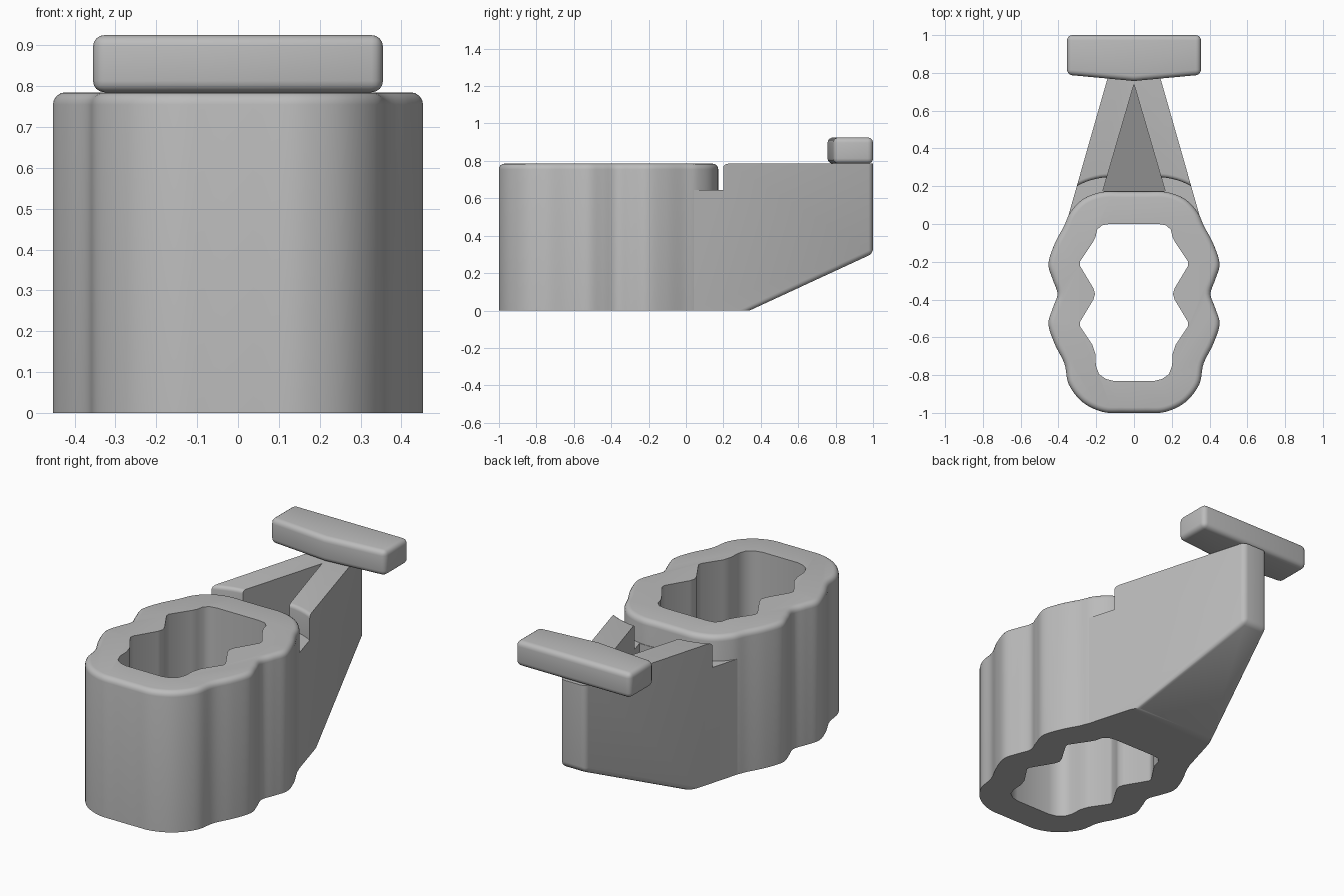
import bpy, bmesh
from math import sin, cos, pi, radians
from mathutils import Vector

if "Cube" in bpy.data.objects:
    bpy.data.objects.remove(bpy.data.objects["Cube"])

grey = bpy.data.materials.new("plain grey")
grey.use_nodes = True
colour = (0.5, 0.5, 0.5, 1)
grey.diffuse_color = colour
grey.node_tree.nodes["Principled BSDF"].inputs["Base Color"].default_value = colour

TOP, ROUND, GROOVE = 0.785, 0.03, 0.075


def make(name, bm):
    bmesh.ops.recalc_face_normals(bm, faces=bm.faces)
    mesh = bpy.data.meshes.new(name)
    bm.to_mesh(mesh)
    bm.free()
    mesh.materials.append(grey)
    obj = bpy.data.objects.new(name, mesh)
    bpy.context.collection.objects.link(obj)
    return obj


def mirrored(half):
    """Close a right-hand outline across x = 0."""
    return [Vector(p) for p in half] + [Vector((-x, y)) for x, y in reversed(half)]


def smooth_loop(pts, steps=5):
    """Catmull-Rom curve through a closed outline."""
    out, n = [], len(pts)
    for i in range(n):
        a, b, c, d = (pts[(i + k) % n] for k in (-1, 0, 1, 2))
        for s in range(steps):
            t = s / steps
            out.append(b + (c - a) * t / 2 + (a * 2 - b * 5 + c * 4 - d) * t * t / 2
                       + (b * 3 - a - c * 3 + d) * t ** 3 / 2)
    return out


def offset(pts, dist):
    """Grow a counter-clockwise outline along its normals."""
    out = []
    for i, p in enumerate(pts):
        t = (pts[(i + 1) % len(pts)] - pts[i - 1]).normalized()
        out.append(p + Vector((t.y, -t.x)) * dist)
    return out


def stack(name, layers):
    """Solid through (outline, z) layers of equal point count."""
    bm = bmesh.new()
    rings = [[bm.verts.new((p[0], p[1], z)) for p in pts] for pts, z in layers]
    for low, high in zip(rings, rings[1:]):
        for i in range(len(low)):
            j = (i + 1) % len(low)
            bm.faces.new((low[i], low[j], high[j], high[i]))
    bm.faces.new(rings[0][::-1])
    bm.faces.new(rings[-1])
    return make(name, bm)


def cut(obj, cutter):
    mod = obj.modifiers.new("cut", 'BOOLEAN')
    mod.operation, mod.solver, mod.object = 'DIFFERENCE', 'EXACT', cutter
    bpy.context.view_layer.objects.active = obj
    bpy.ops.object.modifier_apply(modifier=mod.name)
    bpy.data.objects.remove(cutter)


def shade(obj, angle=35):
    bpy.ops.object.select_all(action='DESELECT')
    obj.select_set(True)
    bpy.context.view_layer.objects.active = obj
    bpy.ops.object.shade_smooth_by_angle(angle=radians(angle))


# Outer and inner outlines of the ring
outer = smooth_loop(mirrored([
    (0.06, -1), (0.165, -0.995), (0.27, -0.945), (0.345, -0.85), (0.368, -0.74),
    (0.42, -0.635), (0.453, -0.53), (0.43, -0.445), (0.405, -0.37), (0.43, -0.295),
    (0.453, -0.21), (0.42, -0.105), (0.37, -0.01), (0.335, 0.065), (0.265, 0.135),
    (0.165, 0.17), (0.06, 0.171)]))
inner = mirrored([
    (0.11, -0.83), (0.15, -0.82), (0.185, -0.795), (0.202, -0.75), (0.204, -0.69),
    (0.22, -0.64), (0.287, -0.54), (0.287, -0.52), (0.215, -0.4), (0.206, -0.37),
    (0.215, -0.34), (0.287, -0.22), (0.287, -0.2), (0.22, -0.1), (0.204, -0.07),
    (0.195, -0.03), (0.17, -0.007), (0.13, 0)])

# Ring with a rounded top rim
rim = [(offset(outer, ROUND * (cos(a) - 1)), TOP - ROUND * (1 - sin(a)))
       for a in (k * pi / 8 for k in range(5))]
ring = stack("ring_body", [(outer, 0)] + rim)
cut(ring, stack("hole_cutter", [(inner, -0.1), (inner, 1)]))
shade(ring)

# Tapered handle with a sloping underside
bm = bmesh.new()
profile = [(0.01, 0), (0.34, 0), (1, 0.305), (1, TOP), (0.01, TOP)]
left, right = [[bm.verts.new((s * (0.36 - 0.285 * y), y, z)) for y, z in profile]
               for s in (-1, 1)]
bm.faces.new(left)
bm.faces.new(right[::-1])
for i in range(5):
    j = (i + 1) % 5
    bm.faces.new((left[i], right[i], right[j], left[j]))
soft = [bm.edges.get((side[i], side[i + 1])) for side in (left, right) for i in (1, 2)]
soft.append(bm.edges.get((left[2], right[2])))
bmesh.ops.bevel(bm, geom=soft, offset=0.025, segments=4, profile=0.5, affect='EDGES')
handle = make("handle", bm)

# Curved relief groove beside the ring, then the wedge-shaped pocket
flare = [(offset(outer, GROOVE + 0.02 * (1 - cos(a))), TOP - 0.02 + 0.02 * sin(a))
         for a in (k * pi / 8 for k in range(5))]
cut(handle, stack("groove_cutter", [(offset(outer, GROOVE), 0.645)] + flare
                  + [(flare[-1][0], 1)]))
tri = [(-0.165, 0.175), (0.165, 0.175), (0, 0.74)]
pocket = stack("pocket_cutter", [(tri, 0.1), (tri, 1)])
for v in pocket.data.vertices:
    if v.co.z < 0.5 and v.co.y > 0.5:
        v.co.z = 0.37
cut(handle, pocket)
shade(handle)

# Crossbar with a shallow pointed front
plan = [(-0.355, 0.79), (0, 0.757), (0.355, 0.79), (0.355, 1), (-0.355, 1)]
bar = stack("crossbar", [(plan, TOP), (plan, 0.925)])
mod = bar.modifiers.new("round", 'BEVEL')
mod.width, mod.segments, mod.limit_method, mod.angle_limit = 0.028, 4, 'ANGLE', radians(30)
bpy.context.view_layer.objects.active = bar
bpy.ops.object.modifier_apply(modifier="round")
shade(bar)
